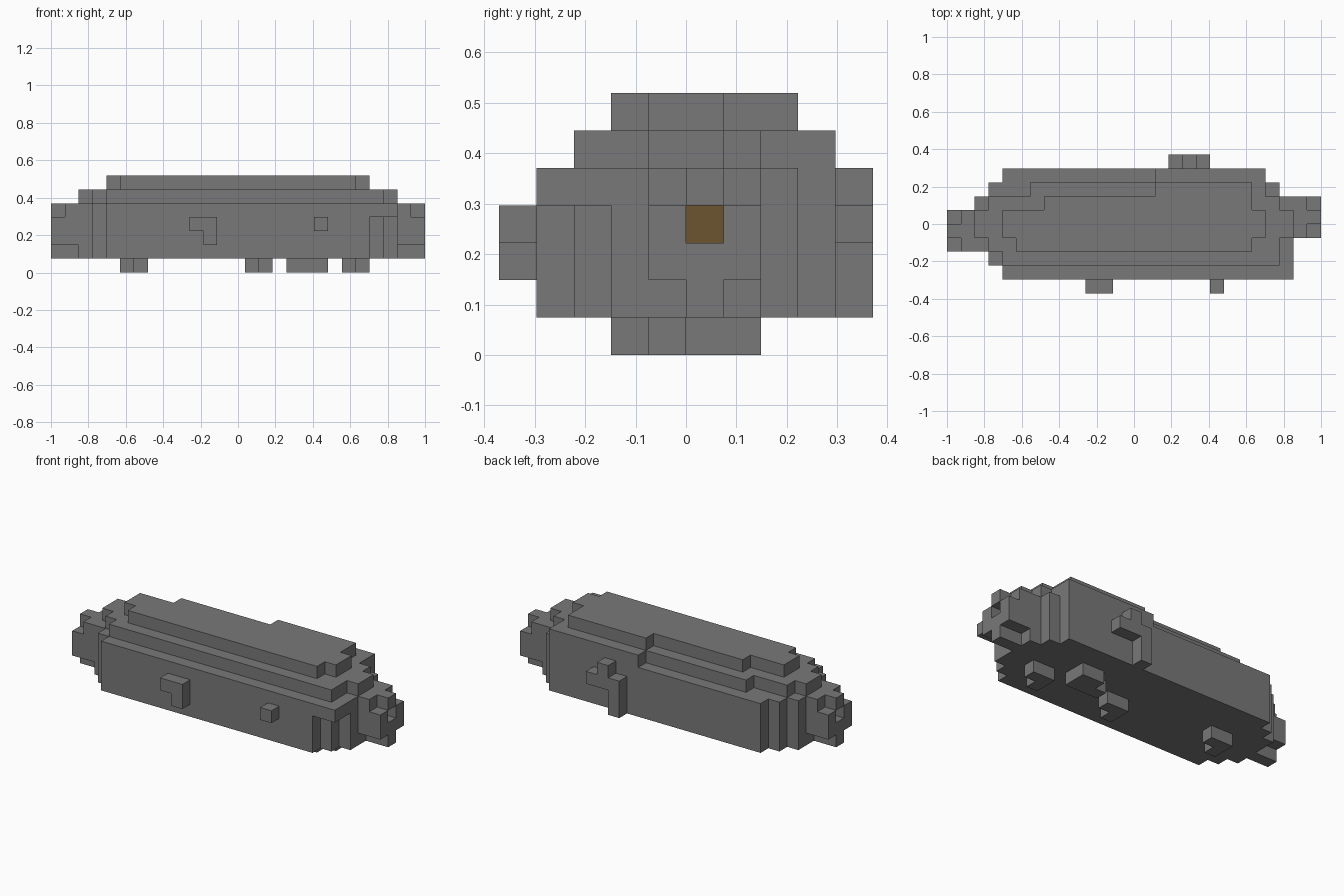
import bpy
import bmesh
from mathutils import Vector

cube = bpy.data.objects.get("Cube")
if cube:
    bpy.data.objects.remove(cube, do_unlink=True)

UNIT = 2 / 27                         # edge of one block
ORIGIN = Vector((-1, -5 * UNIT, 0))   # low corner of the block grid


def make_material(name, color):
    mat = bpy.data.materials.new(name)
    mat.use_nodes = True
    mat.diffuse_color = color
    mat.node_tree.nodes["Principled BSDF"].inputs["Base Color"].default_value = color
    return mat


grey = make_material("stone grey", (0.19, 0.19, 0.19, 1))
brown = make_material("core brown", (0.15, 0.09, 0.03, 1))


def box(xs, ys, zs):
    """Set of grid cells; each range is (first, last), inclusive."""
    span = lambda r: range(r[0], r[1] + 1)
    return {(x, y, z) for x in span(xs) for y in span(ys) for z in span(zs)}


def rows(table, zs):
    """Cells of a layer given as {row: (first, last)} along the length."""
    cells = set()
    for y, xs in table.items():
        cells |= box(xs, (y, y), zs)
    return cells


def build(name, cells, mat):
    """Skin a set of cells, keeping only the outside faces."""
    bm = bmesh.new()
    verts = {}

    def vert(p):
        key = tuple(p)
        if key not in verts:
            verts[key] = bm.verts.new(ORIGIN + Vector(key) * UNIT)
        return verts[key]

    for cell in cells:
        for axis in range(3):
            for side in (0, 1):
                near = list(cell)
                near[axis] += 2 * side - 1
                if tuple(near) in cells:
                    continue
                u, v = (axis + 1) % 3, (axis + 2) % 3
                ring = []
                for du, dv in ((0, 0), (1, 0), (1, 1), (0, 1)):
                    p = list(cell)
                    p[axis] += side
                    p[u] += du
                    p[v] += dv
                    ring.append(vert(p))
                bm.faces.new(ring if side else ring[::-1])
    bmesh.ops.dissolve_limit(bm, angle_limit=0.01, verts=bm.verts[:], edges=bm.edges[:])
    mesh = bpy.data.meshes.new(name)
    bm.to_mesh(mesh)
    bm.free()
    mesh.materials.append(mat)
    obj = bpy.data.objects.new(name, mesh)
    bpy.context.collection.objects.link(obj)


# Main trunk with stepped ends, and its wider upper course at the front corner
trunk = rows({1: (4, 22), 2: (3, 23), 3: (2, 24), 4: (2, 24), 5: (2, 24),
              6: (2, 24), 7: (3, 23), 8: (4, 22)}, (1, 4))
trunk |= box((23, 24), (1, 2), (4, 4))
# Two stepped layers on top
trunk |= rows({2: (4, 23), 3: (3, 23), 4: (2, 24), 5: (2, 24),
               6: (3, 23), 7: (6, 22), 8: (15, 22)}, (5, 5))
trunk |= rows({3: (5, 21), 4: (4, 22), 5: (4, 22), 6: (7, 21), 7: (15, 21)}, (6, 6))
build("trunk", trunk, grey)

# Hollow end caps, each with a brown core at the bottom of its hole
for name, outer, inner, mid in (("right_end", 0, 1, 4), ("left_end", 26, 25, 5)):
    xs = (min(outer, inner), max(outer, inner))
    cap = box(xs, (mid - 1, mid + 1), (2, 3))
    cap |= box(xs, (mid, mid), (1, 4))
    cap |= box((inner, inner), (mid - 1, mid + 1), (4, 4))
    cap -= box(xs, (mid, mid), (3, 3))
    build(name, cap, grey)
    build(name + "_core", {(inner, mid, 3)}, brown)

# Knobs on the front and the branch on the back
build("front_hook", box((10, 11), (0, 0), (3, 3)) | {(11, 0, 2)}, grey)
build("front_knob", {(19, 0, 3)}, grey)
build("back_branch", box((16, 18), (9, 9), (3, 3)) | {(17, 9, 4)}
      | box((16, 16), (9, 9), (1, 2)), grey)

# Small L-shaped feet underneath
for name, x, y in (("foot_a", 21, 4), ("foot_b", 14, 4), ("foot_c", 5, 5)):
    build(name, {(x, y, 0), (x + 1, y, 0), (x, y - 1, 0)}, grey)
build("foot_wide", box((17, 19), (5, 6), (0, 0)) - {(17, 6, 0)}, grey)
